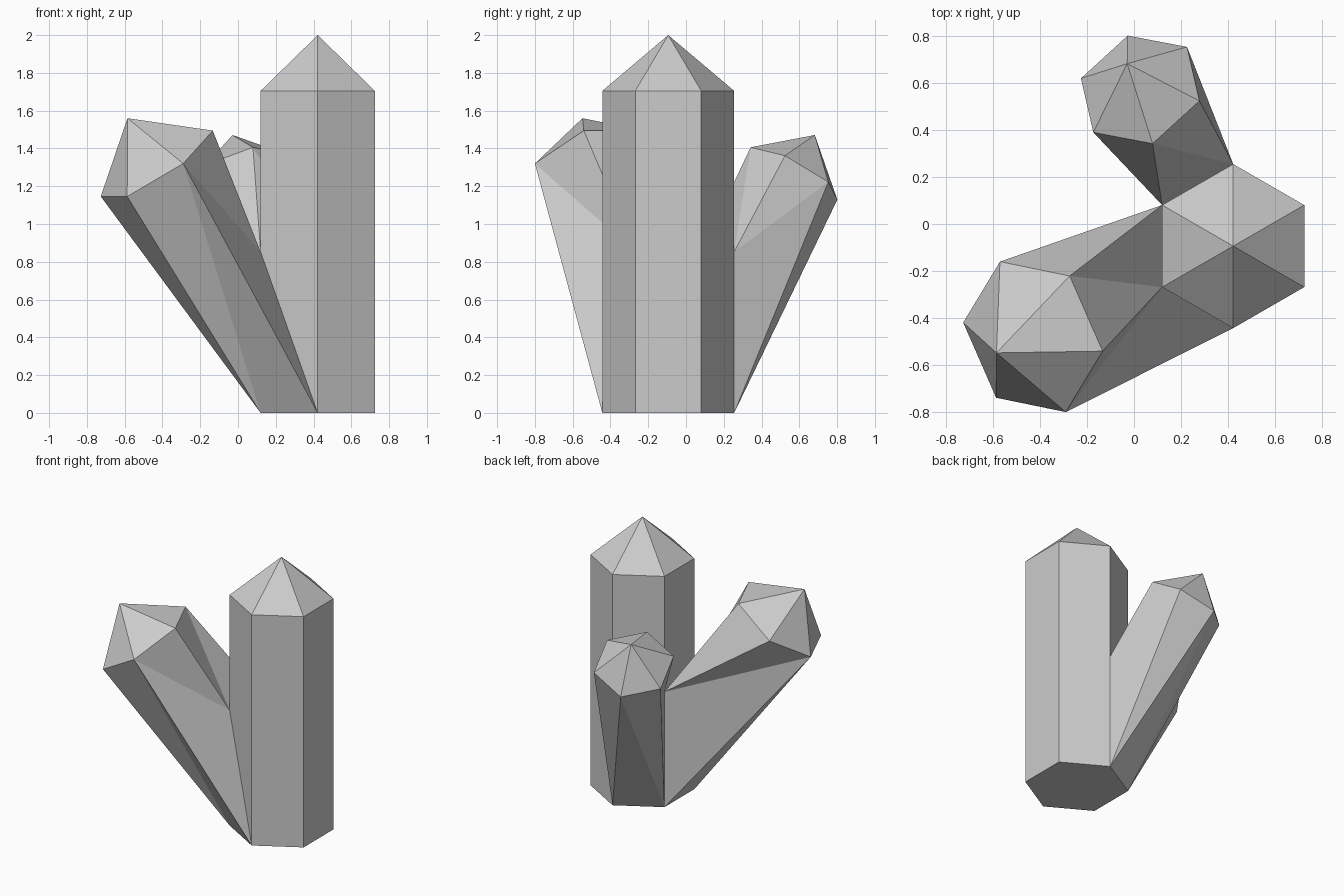
import bpy, bmesh, math
from mathutils import Vector, Matrix

if "Cube" in bpy.data.objects:
    bpy.data.objects.remove(bpy.data.objects["Cube"])

CENTRE = Vector((0.422, -0.094, 0))
RADIUS, SHOULDER = 0.349, 1.705


def corner(k, level):
    """Corner k of the main column, at the base (0) or half height (1)."""
    a = math.radians(30 + 60 * k)
    return CENTRE + Vector((RADIUS * math.cos(a), RADIUS * math.sin(a), level * SHOULDER / 2))


def crystal(name, centre, spoke, tip, roots, cap=False):
    """Six-sided crystal: a ring spun around its axis, a pointed tip, sides run to root corners."""
    bm = bmesh.new()
    centre, spoke, tip = Vector(centre), Vector(spoke), Vector(tip)
    ring = [bm.verts.new(centre + Matrix.Rotation(math.radians(60 * i), 3, tip) @ spoke)
            for i in range(6)]
    point = bm.verts.new(centre + tip)
    foot = {r: bm.verts.new(corner(*r)) for r in dict.fromkeys(roots)}
    for i in range(6):
        j = (i + 1) % 6
        bm.faces.new((ring[i], ring[j], point))
        side = [foot[roots[i]], foot[roots[j]], ring[j], ring[i]]
        bm.faces.new(list(dict.fromkeys(side)))
    if cap:
        bm.faces.new([foot[r] for r in reversed(roots)])
    else:
        # twisted sides fold along their shorter diagonal
        bmesh.ops.triangulate(bm, faces=bm.faces[:], quad_method='SHORT_EDGE')
    mesh = bpy.data.meshes.new(name)
    bm.to_mesh(mesh)
    bm.free()
    bpy.context.collection.objects.link(bpy.data.objects.new(name, mesh))


# tall upright column
crystal("main_crystal", CENTRE + Vector((0, 0, SHOULDER)), corner(0, 0) - CENTRE,
        (0, 0, 2 - SHOULDER), [(k, 0) for k in range(6)], cap=True)

# large branch leaning left and forward
crystal("left_crystal", (-0.43, -0.48, 1.32), (0.14, -0.32, 0), (-0.155, -0.068, 0.24),
        [(4, 0), (3, 1), (2, 1), (2, 1), (2, 0), (3, 0)])

# small branch leaning back
crystal("back_crystal", (0.026, 0.572, 1.268), (0.053, -0.23, 0.138), (-0.055, 0.11, 0.203),
        [(2, 1), (1, 1), (1, 0), (1, 0), (2, 0), (2, 1)])
